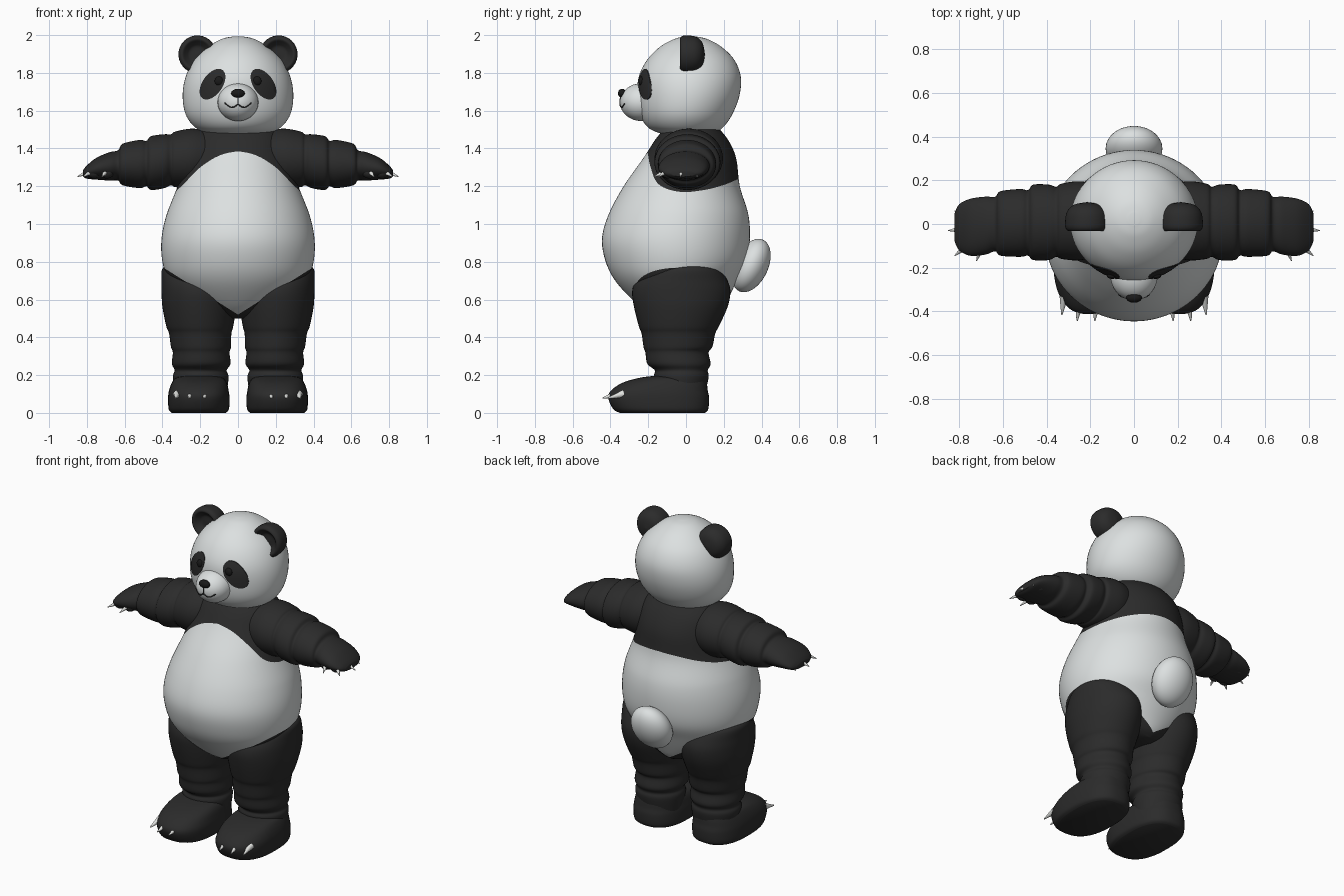
import bpy, bmesh
from math import sin, cos, pi, radians, sqrt
from mathutils import Vector, Matrix

if "Cube" in bpy.data.objects:
    bpy.data.objects.remove(bpy.data.objects["Cube"])


def material(name, r, g, b):
    m = bpy.data.materials.new(name)
    m.use_nodes = True
    m.diffuse_color = (r, g, b, 1)
    bsdf = next(n for n in m.node_tree.nodes if n.type == 'BSDF_PRINCIPLED')
    bsdf.inputs["Base Color"].default_value = (r, g, b, 1)
    bsdf.inputs["Roughness"].default_value = 0.7
    return m


WHITE = material("soft white fur", 0.72, 0.75, 0.75)
BLACK = material("black fur", 0.024, 0.024, 0.024)
GLOSS = material("deep black", 0.01, 0.01, 0.01)
CLAW = material("ivory claw", 0.76, 0.77, 0.75)
SIDES = (("left", 1), ("right", -1))


def finish(name, bm, mats):
    bmesh.ops.recalc_face_normals(bm, faces=bm.faces)
    mesh = bpy.data.meshes.new(name)
    bm.to_mesh(mesh)
    bm.free()
    for m in mats:
        mesh.materials.append(m)
    for p in mesh.polygons:
        p.use_smooth = True
    mesh.set_sharp_from_angle(angle=radians(50))
    ob = bpy.data.objects.new(name, mesh)
    bpy.context.collection.objects.link(ob)
    return ob


def sample(rows, t):
    """Smooth curve through the rows, t counted in rows."""
    last = len(rows) - 1
    i = min(max(int(t), 0), last - 1)
    u = t - i
    quad = [rows[min(max(i + k, 0), last)] for k in (-1, 0, 1, 2)]
    return [b + u / 2 * (c - a + u * (2*a - 5*b + 4*c - d + u * (3*(b - c) + d - a)))
            for a, b, c, d in zip(*quad)]


def sample_at(rows, z):
    """Row of the smooth curve whose first value is z."""
    lo, hi = 0, len(rows) - 1
    for _ in range(30):
        mid = (lo + hi) / 2
        lo, hi = (mid, hi) if sample(rows, mid)[0] < z else (lo, mid)
    return sample(rows, lo)


def skin(name, rings, mats, side=1, band=None):
    """Closed surface over rings of points; band gives the material of each strip."""
    bm = bmesh.new()
    vs = [[bm.verts.new((x * side, y, z)) for x, y, z in ring] for ring in rings]
    n = len(vs[0])
    for k in range(len(vs) - 1):
        for j in range(n):
            i = (j + 1) % n
            f = bm.faces.new((vs[k][j], vs[k][i], vs[k + 1][i], vs[k + 1][j]))
            f.material_index = band(k) if band else 0
    for k in (0, -1):
        f = bm.faces.new(vs[k])
        f.material_index = band(k % (len(vs) - 1)) if band else 0
    return finish(name, bm, mats)


def loft(name, rows, mat, axis="z", side=1, n=48, steps=5, power=1.0):
    """Rows: position on the axis, then low/high of both cross directions."""
    rings = []
    for s in range((len(rows) - 1) * steps + 1):
        p, a0, a1, b0, b1 = sample(rows, s / steps)
        ring = []
        for j in range(n):
            c, d = cos(2 * pi * j / n), sin(2 * pi * j / n)
            c, d = [abs(v) ** power * (1 if v > 0 else -1) for v in (c, d)]
            a, b = (a0 + a1 + (a1 - a0) * c) / 2, (b0 + b1 + (b1 - b0) * d) / 2
            ring.append((a, b, p) if axis == "z" else (p, a, b))
        rings.append(ring)
    return skin(name, rings, [mat], side)


def ellipsoid(name, centre, radii, mat, tilt=0.0):
    bm = bmesh.new()
    m = Matrix.Translation(centre) @ Matrix.Rotation(tilt, 4, 'X') @ Matrix.Diagonal((*radii, 1))
    bmesh.ops.create_uvsphere(bm, u_segments=36, v_segments=24, radius=1, matrix=m)
    return finish(name, bm, [mat])


def claw(name, base, tip, radius):
    base, tip = Vector(base), Vector(tip)
    d = tip - base
    bm = bmesh.new()
    m = Matrix.Translation((base + tip) / 2) @ d.to_track_quat('Z', 'Y').to_matrix().to_4x4()
    bmesh.ops.create_cone(bm, cap_ends=True, segments=14, radius1=radius,
                          radius2=radius * 0.15, depth=d.length, matrix=m)
    return finish(name, bm, [CLAW])


# Torso: white belly between black hips and a black yoke (z, half width, front, back)
torso = [(.50, .06, -.12, .14), (.53, .16, -.2, .18), (.6, .28, -.285, .22),
         (.7, .365, -.375, .27), (.8, .4, -.425, .32), (.92, .405, -.445, .338),
         (1.05, .378, -.41, .33), (1.2, .32, -.33, .285), (1.35, .275, -.225, .265),
         (1.45, .245, -.16, .22), (1.52, .18, -.1, .16)]
yoke = [(z,) for z in (1.385, 1.36, 1.295, 1.205, 1.17, 1.18, 1.205, 1.23, 1.24)]


def torso_column(angle):
    hip = 0.7
    for _ in range(12):
        hip = 0.52 + 0.63 * abs(sample_at(torso, hip)[1] * sin(angle))
    turn = min(angle, 2 * pi - angle) / pi
    chest = sample(yoke, turn * (len(yoke) - 1))[0]
    levels = [torso[0][0], hip, chest, torso[-1][0]]
    column = []
    for k, count in enumerate((12, 36, 14)):
        column += [levels[k] + (levels[k + 1] - levels[k]) * i / count for i in range(count)]
    points = []
    for z in column + [levels[-1]]:
        z, w, front, back = sample_at(torso, z)
        points.append((w * sin(angle), (front + back - (back - front) * cos(angle)) / 2, z))
    return points


columns = [torso_column(2 * pi * j / 96) for j in range(96)]
skin("torso", list(zip(*columns)), [WHITE, BLACK], band=lambda k: 0 if 12 <= k < 48 else 1)

# Tail
ellipsoid("tail", (0, .345, .78), (.13, .09, .15), WHITE, radians(-25))

# Head
head = [(1.465, .06, -.05, .06), (1.475, .15, -.12, .14), (1.51, .225, -.2, .195),
        (1.58, .277, -.243, .245), (1.68, .293, -.258, .283), (1.78, .277, -.25, .29),
        (1.87, .23, -.205, .255), (1.94, .155, -.135, .185), (1.98, .085, -.06, .11),
        (1.993, .025, -.005, .05)]
loft("head", [(z, -w, w, f, b) for z, w, f, b in head], WHITE, n=64, steps=6)


def face_point(x, z, lift=0.0):
    _, w, front, back = sample_at(head, z)
    y = (front + back) / 2 - (back - front) / 2 * sqrt(max(0, 1 - (x / w) ** 2))
    return (x, y - lift, z)


# Muzzle, nose and mouth
mc, mr = Vector((0, -.235, 1.645)), Vector((.108, .115, .1))
ellipsoid("muzzle", mc, mr, WHITE)
ellipsoid("nose", (0, -.338, 1.692), (.036, .022, .024), GLOSS)


def mouth_line(name, path):
    cu = bpy.data.curves.new(name, 'CURVE')
    cu.dimensions = '3D'
    cu.bevel_depth = 0.0035
    sp = cu.splines.new('POLY')
    sp.points.add(len(path) - 1)
    for p, (x, z) in zip(sp.points, path):
        y = mc.y - mr.y * sqrt(1 - (x / mr.x) ** 2 - ((z - mc.z) / mr.z) ** 2)
        p.co = (x, y, z, 1)
    cu.materials.append(BLACK)
    bpy.context.collection.objects.link(bpy.data.objects.new(name, cu))


mouth_line("mouth_centre", [(0, 1.675), (0, 1.655), (0, 1.635)])
for label, s in SIDES:
    mouth_line("mouth_" + label, [(s * .07 * t / 8, 1.635 - .018 * sin(pi * t / 8 * 1.1))
                                  for t in range(9)])

# Eye patches, eyes and ears
ear_profile = [(.002, 0), (.04, 0), (.06, -.015), (.08, -.033), (.097, -.02),
               (.1, .01), (.092, .055), (.06, .088), (.002, .1)]
for label, s in SIDES:
    rings = []
    for scale, lift in ((1, -.003), (1, .004), (.75, .004), (.5, .004), (.25, .004), (.04, .004)):
        ring = []
        for j in range(40):
            u, v = .053 * scale * cos(pi * j / 20), .092 * scale * sin(pi * j / 20)
            c, d = cos(radians(35)), sin(radians(35))
            ring.append(face_point(.135 + u * c - v * d, 1.74 + u * d + v * c, lift))
        rings.append(ring)
    skin("eye_patch_" + label, rings, [BLACK], s)
    ellipsoid("eye_" + label, face_point(s * .1, 1.757), (.024, .014, .024), GLOSS)
    rings = []
    for t in range(33):
        r, y = sample(ear_profile, t / 4)
        rings.append([(.215 + r * cos(pi * j / 20), y, 1.898 + r * sin(pi * j / 20))
                      for j in range(40)])
    skin("ear_" + label, rings, [BLACK], s)

# Limbs
arm = [(.14, -.13, .17, 1.22, 1.49), (.24, -.165, .195, 1.19, 1.505),
       (.33, -.16, .185, 1.195, 1.49), (.355, -.15, .17, 1.205, 1.475),
       (.39, -.165, .18, 1.19, 1.475), (.46, -.165, .18, 1.18, 1.465),
       (.485, -.145, .155, 1.2, 1.44), (.52, -.15, .16, 1.19, 1.445),
       (.61, -.145, .15, 1.205, 1.425), (.635, -.125, .125, 1.23, 1.39),
       (.68, -.14, .125, 1.23, 1.38), (.75, -.145, .115, 1.235, 1.35),
       (.8, -.12, .09, 1.24, 1.31), (.82, -.08, .05, 1.25, 1.285)]
leg = [(.1, .06, .33, -.15, .1), (.19, .05, .345, -.17, .12), (.225, .06, .335, -.165, .115),
       (.26, .04, .35, -.205, .13), (.32, .045, .345, -.215, .12), (.35, .037, .355, -.225, .14),
       (.42, .035, .365, -.235, .155), (.46, .025, .38, -.25, .175), (.56, .01, .4, -.275, .22),
       (.64, .008, .405, -.285, .235), (.7, .02, .405, -.265, .22), (.76, .06, .402, -.2, .18),
       (.785, .12, .37, -.12, .12)]
foot = [(0, .065, .35, -.35, .1), (.02, .048, .367, -.385, .118), (.08, .045, .37, -.412, .122),
        (.12, .05, .365, -.395, .115), (.16, .06, .35, -.335, .11), (.185, .08, .33, -.25, .1),
        (.195, .12, .29, -.18, .06)]
fingers = [(.82, .06, 10), (.85, -.03, -5), (.82, -.145, -40), (.72, -.168, -70)]
toes = [(.33, -.415), (.26, -.442), (.18, -.442)]
for label, s in SIDES:
    loft("arm_" + label, arm, BLACK, axis="x", side=s)
    loft("leg_" + label, leg, BLACK, side=s)
    loft("foot_" + label, foot, BLACK, side=s, power=.8)
    for i, (x, y, turn) in enumerate(fingers, 1):
        dx, dy = cos(radians(turn)), sin(radians(turn))
        ellipsoid(f"finger_{label}_{i}", (s * (x - .075 * dx), y - .075 * dy, 1.275),
                  (.038, .034, .034), BLACK)
        claw(f"finger_claw_{label}_{i}", (s * (x - .055 * dx), y - .055 * dy, 1.275),
             (s * x, y, 1.25), .014)
    for i, (x, y) in enumerate(toes, 1):
        claw(f"toe_claw_{label}_{i}", (s * (x - .01), y + .085, .1), (s * x, y, .078), .021)
